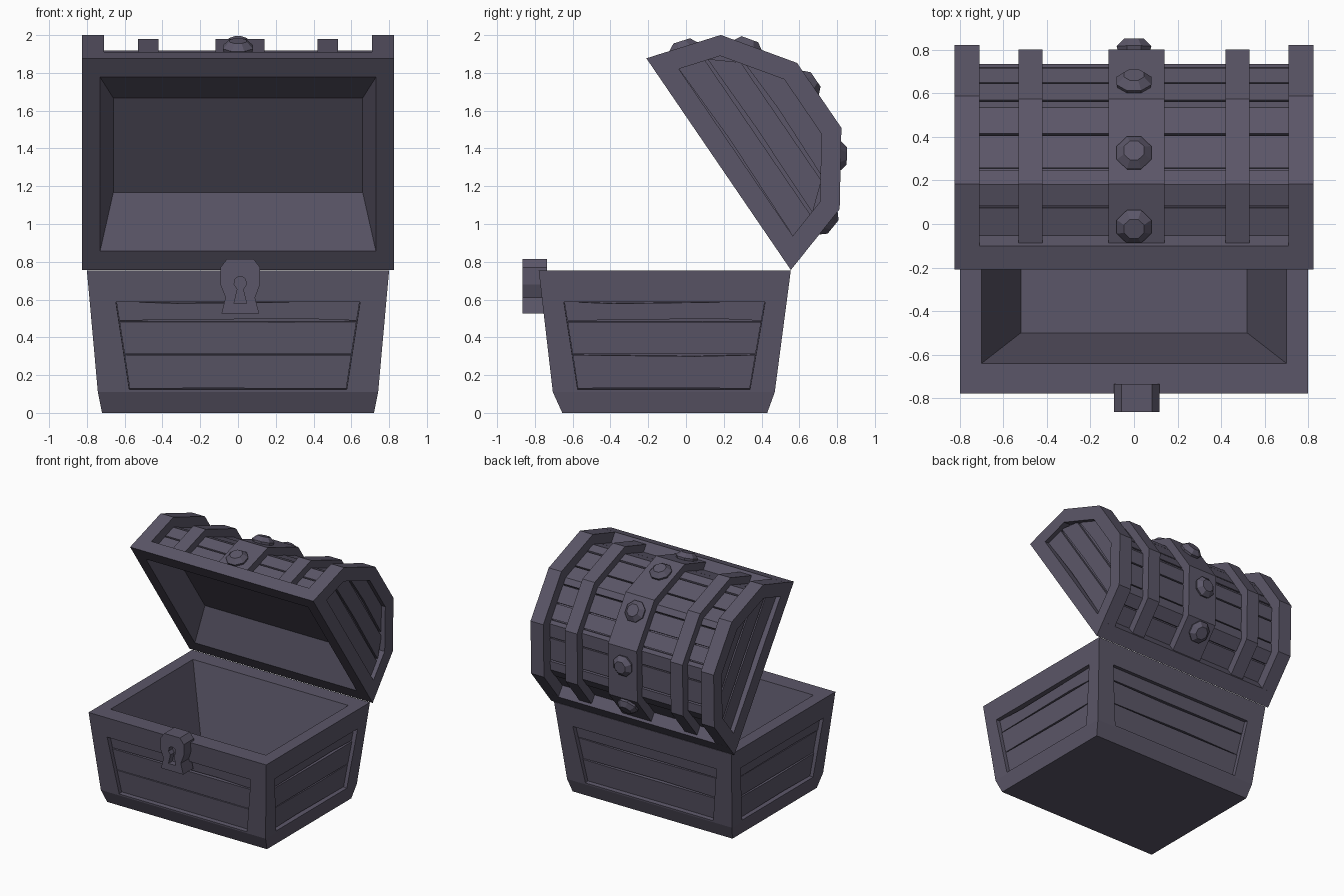
import bpy, bmesh, math, random
from mathutils import Vector as V

if "Cube" in bpy.data.objects:
    bpy.data.objects.remove(bpy.data.objects["Cube"])

random.seed(4)
SLATE = bpy.data.materials.new("dark_slate")
SLATE.diffuse_color = (.105, .094, .138, 1)
SLATE.use_nodes = True
SLATE.node_tree.nodes["Principled BSDF"].inputs["Base Color"].default_value = SLATE.diffuse_color


def mesh(name, faces):
    """Object from a list of faces, each a list of points."""
    bm = bmesh.new()
    for f in faces:
        bm.faces.new([bm.verts.new(p) for p in f])
    bmesh.ops.remove_doubles(bm, verts=bm.verts, dist=1e-5)
    bmesh.ops.recalc_face_normals(bm, faces=bm.faces)
    me = bpy.data.meshes.new(name)
    bm.to_mesh(me)
    bm.free()
    me.materials.append(SLATE)
    ob = bpy.data.objects.new(name, me)
    bpy.context.collection.objects.link(ob)
    return ob


def bridge(a, b):
    n = len(a)
    return [[a[i], a[(i + 1) % n], b[(i + 1) % n], b[i]] for i in range(n)]


def prism(a, b):
    return [a, b] + bridge(a, b)


def rect(x, y0, y1, z):
    return [V((-x, y0, z)), V((x, y0, z)), V((x, y1, z)), V((-x, y1, z))]


# ---- chest base: tapered hull with a hollow and four recessed plank walls ----
foot, hip = rect(.72, -.655, .43, 0), rect(.742, -.705, .47, .11)
rim = rect(.80, -.78, .555, .755)
mouth, floor = rect(.70, -.64, .42, .755), rect(.52, -.50, .28, .12)
faces = [foot, floor] + bridge(foot, hip) + bridge(rim, mouth) + bridge(mouth, floor)
T0, T1, MB, MT = .02, .74, .113, .088      # panel limits on each wall
plank_faces = []
for i in range(4):
    bl, br, tr, tl = hip[i], hip[(i + 1) % 4], rim[(i + 1) % 4], rim[i]
    inward = -(br - bl).cross(tl - bl).normalized()

    def P(a, t, d):
        m = MB + (MT - MB) * (t - T0) / (T1 - T0)
        s = m + a * (1 - 2 * m)
        return bl.lerp(br, s).lerp(tl.lerp(tr, s), t) + inward * d

    hole = [P(0, T0, 0), P(1, T0, 0), P(1, T1, 0), P(0, T1, 0)]
    back = [P(0, T0, .055), P(1, T0, .055), P(1, T1, .055), P(0, T1, .055)]
    faces += bridge([bl, br, tr, tl], hole) + bridge(hole, back) + [back]
    # three rough planks
    for t0, t1 in ((.025, .30), (.308, .572), (.582, .738)):
        k, j = random.uniform(.2, .8), random.uniform(0, .02)
        shape = [(.002, t0), (k, t0 + j), (.998, t0),
                 (.998, t1), (1 - k, t1 - j), (.002, t1)]
        d = random.uniform(.026, .034)
        plank_faces += prism([P(a, t, d) for a, t in shape],
                             [P(a, t, .06) for a, t in shape])
mesh("chest_base", faces)
mesh("base_planks", plank_faces)

# ---- lid frame of reference: u runs hinge to front edge, v outward ----
ARCH = [V((0, 0)), V((.12, .395)), V((.47, .645)),
        V((.886, .645)), V((1.236, .395)), V((1.356, 0))]


def W(x, u, v):
    return V((x, .555 - .564 * u + .826 * v, .757 + .826 * u + .564 * v))


def normal(i):
    d = (ARCH[i + 1] - ARCH[i]).normalized()
    return V((-d.y, d.x))


def outline(ins):
    pts = [V((ins * 1.046, 0))]
    for i in range(1, 5):
        a, b = normal(i - 1), normal(i)
        pts.append(ARCH[i] - (a + b) * ins / (1 + a.dot(b)))
    return pts + [V((1.356 - ins * 1.046, 0))]


def at(ins, s):
    i = min(int(s), 4)
    o = outline(ins)
    return o[i].lerp(o[i + 1], s - i)


def sector(x0, x1, outer, inner, s0, s1):
    """Part of the arch between two insets, running from s0 to s1."""
    ss = [s0] + [k for k in range(1, 5) if s0 < k < s1] + [s1]
    quads = [[at(outer, s), at(inner, s)] for s in ss]
    a = [[W(x0, *p) for p in q] for q in quads]
    b = [[W(x1, *p) for p in q] for q in quads]
    loops = [[p[0], p[1], q[1], q[0]] for p, q in zip(a, b)]
    out = [loops[0], loops[-1]]
    for l, m in zip(loops, loops[1:]):
        out += bridge(l, m)
    return out


def lrect(x, u0, u1, v):
    return [W(-x, u0, v), W(x, u0, v), W(x, u1, v), W(-x, u1, v)]


# lid rim and hollow inside
loops = [lrect(.74, .15, 1.206, .11), lrect(.825, .033, 1.323, .11),
         lrect(.825, 0, 1.356, 0), lrect(.73, .121, 1.235, 0),
         lrect(.66, .36, .965, .20)]
faces = [loops[-1]]
for l, m in zip(loops, loops[1:]):
    faces += bridge(l, m)
mesh("lid_rim", faces)

# arched lid core with planks laid over it
mesh("lid_core", sector(-.74, .74, .105, .14, .2, 4.8))
cuts = [.15, .72, 1.2, 1.7, 2.1, 2.45, 2.85, 3.35, 3.8, 4.3, 4.85]
faces = []
for s0, s1 in zip(cuts, cuts[1:]):
    faces += sector(-.72, .72, random.uniform(.075, .088), .11, s0 + .014, s1 - .014)
mesh("lid_planks", faces)

# bands over the lid
for name, x0, x1, ins in (("left_end_band", -.825, -.71, 0), ("right_end_band", .71, .825, 0),
                          ("left_band", -.53, -.42, .02), ("right_band", .42, .53, .02),
                          ("centre_band", -.118, .14, .02)):
    mesh(name, sector(x0, x1, ins, .105, .23, 4.77))


# plank panels closing the lid ends
def limits(v):
    o = outline(.10)
    for p, q in zip(o[:2], o[1:3]):
        if v <= q.y + 1e-6:
            u = p.x + (q.x - p.x) * (v - p.y) / (q.y - p.y)
            return u, 1.356 - u
    return o[2].x, o[3].x


for side, name in ((-1, "left_lid_end"), (1, "right_lid_end")):
    o = outline(.10)
    faces = prism([W(side * .755, *p) for p in o], [W(side * .77, *p) for p in o])
    for v0, v1 in ((.11, .25), (.265, .40), (.415, .543)):
        (a, b), (c, d) = limits(v0), limits(v1)
        j = random.uniform(.004, .018)
        shape = [(a, v0), ((a + b) / 2 + 6 * j, v0 + j), (b, v0), (d, v1), (c, v1)]
        faces += prism([W(side * .765, *p) for p in shape],
                       [W(side * .79, *p) for p in shape])
    mesh(name, faces)

# faceted studs along the centre band
for i, s in enumerate((.78, 1.66, 2.70, 3.65, 4.50)):
    p, n = at(.02, s), normal(int(s))
    f = (ARCH[int(s) + 1] - ARCH[int(s)]).normalized()
    rings = []
    for r, h in ((.078, -.01), (.086, .018), (.05, .052)):
        ring = []
        for k in range(8):
            t = (k + .5) * math.pi / 4
            q = p + n * h + f * r * math.sin(t)
            ring.append(W(r * math.cos(t), *q))
        rings.append(ring)
    mesh("stud_%d" % (i + 1), [rings[0], rings[2]] + bridge(rings[0], rings[1])
         + bridge(rings[1], rings[2]))

# lock plate with keyhole
half = [(.10, .525), (.078, .61), (.105, .68), (.105, .77), (.07, .815)]
shape = half + [(-x, z) for x, z in reversed(half)]
lock = mesh("lock_plate", prism([V((.012 + x, -.865, z)) for x, z in shape],
                                [V((.012 + x, -.735, z)) for x, z in shape]))
key = [(.033, .58), (.015, .655), (.033, .68), (.026, .71), (.01, .722)]
shape = key + [(-x, z) for x, z in reversed(key)]
cutter = mesh("keyhole_cutter", prism([V((.012 + x, -.90, z)) for x, z in shape],
                                      [V((.012 + x, -.815, z)) for x, z in shape]))
cutter.hide_render = True
cutter.hide_viewport = True
mod = lock.modifiers.new("keyhole", "BOOLEAN")
mod.operation = "DIFFERENCE"
mod.object = cutter
